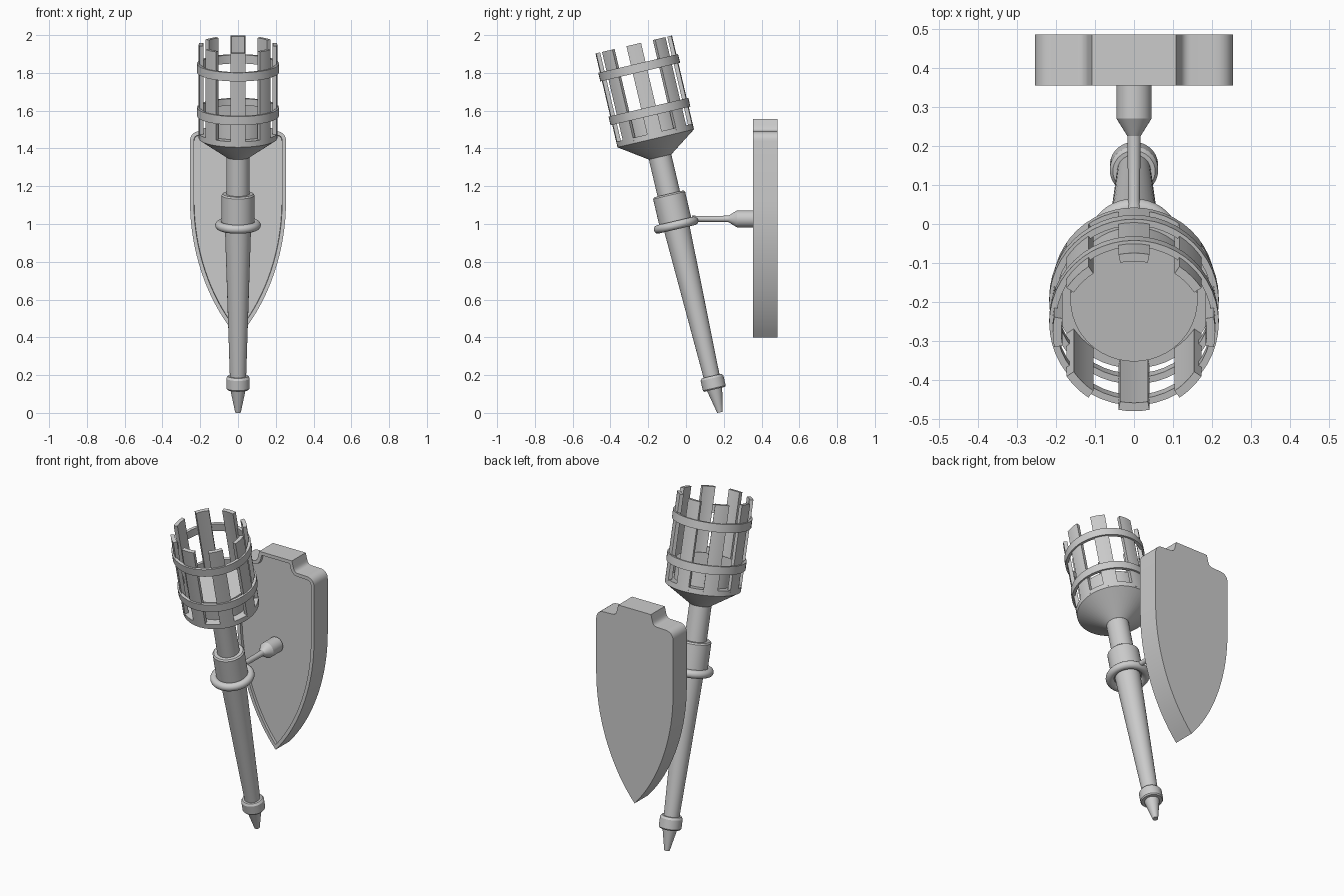
import bpy, bmesh, math
from mathutils import Matrix, Vector
from mathutils.geometry import interpolate_bezier

if "Cube" in bpy.data.objects:
    bpy.data.objects.remove(bpy.data.objects["Cube"], do_unlink=True)

GREY = (0.6, 0.6, 0.6, 1)
metal = bpy.data.materials.new("plain_grey")
metal.use_nodes = True
metal.diffuse_color = GREY
metal.node_tree.nodes["Principled BSDF"].inputs["Base Color"].default_value = GREY

# Frame of the leaning torch: local z runs along the handle
TORCH = Matrix.Translation((0, 0.18, 0.003)) @ Matrix.Rotation(math.radians(13.2), 4, 'X')
# Frame of the wall bracket: local z runs toward the front
BRACKET = Matrix.Translation((0, 0.36, 1.027)) @ Matrix.Rotation(math.radians(90), 4, 'X')


def finish(name, bm, matrix=Matrix()):
    bmesh.ops.remove_doubles(bm, verts=bm.verts, dist=1e-5)
    bmesh.ops.recalc_face_normals(bm, faces=bm.faces)
    mesh = bpy.data.meshes.new(name)
    bm.to_mesh(mesh)
    bm.free()
    mesh.materials.append(metal)
    obj = bpy.data.objects.new(name, mesh)
    bpy.context.collection.objects.link(obj)
    obj.matrix_world = matrix
    bpy.ops.object.select_all(action='DESELECT')
    obj.select_set(True)
    bpy.context.view_layer.objects.active = obj
    bpy.ops.object.shade_smooth_by_angle(angle=math.radians(30))
    return obj


def lathe(name, profile, matrix, closed=False, steps=40):
    """Turn (radius, height) points about local z."""
    bm = bmesh.new()
    verts = [bm.verts.new((r, 0, z)) for r, z in profile]
    pairs = list(zip(verts, verts[1:]))
    if closed:
        pairs.append((verts[-1], verts[0]))
    edges = [bm.edges.new(p) for p in pairs]
    bmesh.ops.spin(bm, geom=verts + edges, cent=(0, 0, 0), axis=(0, 0, 1),
                   angle=math.tau, steps=steps)
    return finish(name, bm, matrix)


def box_profile(r0, r1, z0, z1):
    return [(r0, z0), (r1, z0), (r1, z1), (r0, z1)]


# Handle parts
lathe("handle_tip", [(0, 0), (0.015, 0), (0.042, 0.13), (0, 0.13)], TORCH)
lathe("end_collar", [(0, 0.125), (0.057, 0.125), (0.062, 0.132), (0.062, 0.185),
                     (0.054, 0.197), (0, 0.197)], TORCH)
lathe("lower_handle", [(0, 0.19), (0.043, 0.19), (0.07, 1.03), (0, 1.03)], TORCH)
lathe("sleeve", [(0, 1.015), (0.087, 1.015), (0.087, 1.18), (0.08, 1.188), (0, 1.188)], TORCH)
lathe("upper_handle", [(0, 1.18), (0.061, 1.18), (0.061, 1.4), (0, 1.4)], TORCH)

# Holding ring round the handle
ring = [(0.098 + 0.023 * math.cos(a), 1.018 + 0.023 * math.sin(a))
        for a in (math.tau * i / 14 for i in range(14))]
lathe("holding_ring", ring, TORCH, closed=True)

# Basket: cup with a solid core, bands and upright slats
lathe("cup", [(0, 1.389), (0.062, 1.389), (0.208, 1.49), (0.208, 1.52), (0.163, 1.52),
              (0.163, 1.635), (0, 1.635)], TORCH, steps=48)
for name, base in (("lower_band", 1.612), ("upper_band", 1.85)):
    lathe(name, box_profile(0.2, 0.217, base, base + 0.047), TORCH, closed=True, steps=48)

SLATS, HALF = 8, math.radians(11)
for i in range(SLATS):
    bm = bmesh.new()
    face = bm.faces.new([bm.verts.new((r, 0, z))
                         for r, z in box_profile(0.186, 0.208, 1.5, 2.0)])
    bmesh.ops.rotate(bm, verts=bm.verts, cent=(0, 0, 0),
                     matrix=Matrix.Rotation(math.tau * i / SLATS - HALF, 3, 'Z'))
    geom = [face] + list(face.edges) + list(face.verts)
    start = bmesh.ops.duplicate(bm, geom=geom)["geom"]
    bmesh.ops.spin(bm, geom=start, cent=(0, 0, 0), axis=(0, 0, 1), angle=2 * HALF, steps=4)
    bmesh.ops.remove_doubles(bm, verts=bm.verts, dist=1e-5)
    # Keep only the outer skin of the swept slat
    inner = [f for f in bm.faces if all(len(e.link_faces) > 2 for e in f.edges)]
    bmesh.ops.delete(bm, geom=inner, context='FACES_ONLY')
    finish(f"slat_{i + 1}", bm, TORCH)

# Wall bracket: mount, taper and rod reaching the ring
lathe("bracket", [(0, 0), (0.045, 0), (0.045, 0.09), (0.017, 0.135), (0.015, 0.3),
                  (0.02, 0.325), (0, 0.33)], BRACKET)


# Shield-shaped wall plate
def curve(points, count):
    return [tuple(p) for p in interpolate_bezier(*[Vector(p) for p in points], count)]


half = [(0.108, 1.557), (0.116, 1.525)]
half += curve([(0.118, 1.518), (0.121, 1.503), (0.13, 1.493), (0.145, 1.492)], 6)
half += curve([(0.205, 1.49), (0.235, 1.49), (0.254, 1.47), (0.254, 1.44)], 8)
half += curve([(0.254, 1.12), (0.254, 0.85), (0.16, 0.58), (0, 0.4)], 18)
outline = half + [(-x, z) for x, z in reversed(half[:-1])]

bm = bmesh.new()
front = bm.faces.new([bm.verts.new((x, 0.355, z)) for x, z in outline])
back = bmesh.ops.extrude_face_region(bm, geom=[front], use_keep_orig=True)["geom"]
bmesh.ops.translate(bm, verts=[v for v in back if isinstance(v, bmesh.types.BMVert)],
                    vec=(0, 0.13, 0))
bmesh.ops.recalc_face_normals(bm, faces=bm.faces)
front = min(bm.faces, key=lambda f: f.calc_center_median().y)
# Raised rim round a shallow recessed panel
bmesh.ops.inset_region(bm, faces=[front], thickness=0.02, use_even_offset=True)
bmesh.ops.inset_region(bm, faces=[front], thickness=0.002, use_even_offset=True)
bmesh.ops.translate(bm, verts=front.verts, vec=(0, 0.015, 0))
finish("wall_plate", bm)
